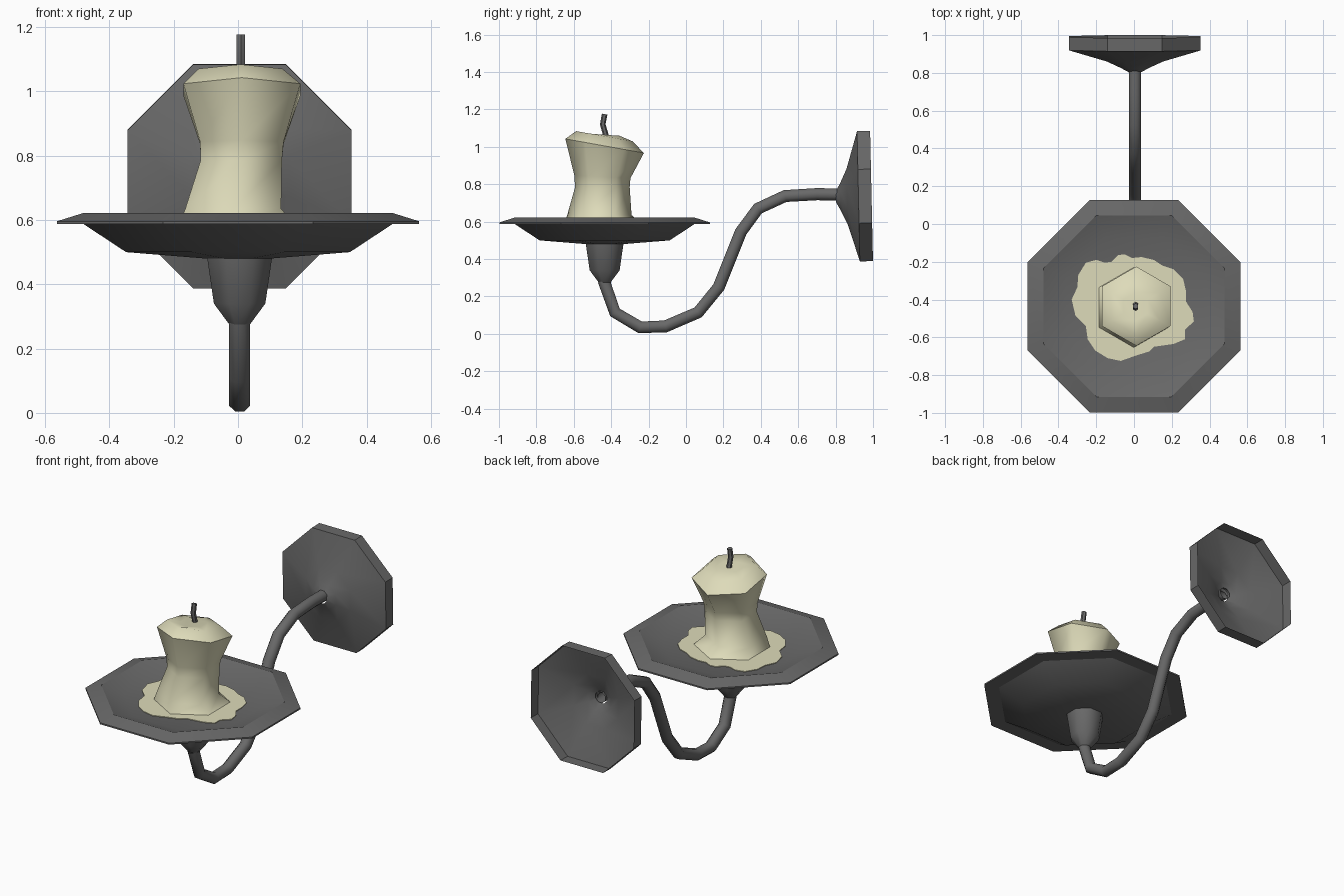
import bpy, bmesh, math
from mathutils import Vector, Matrix

if "Cube" in bpy.data.objects:
    bpy.data.objects.remove(bpy.data.objects["Cube"])

X0, Y0 = 0.005, -0.435          # axis of the dish, socket and candle
OCT = math.cos(math.pi / 8)     # apothem / radius of an octagon


def material(name, rgb):
    m = bpy.data.materials.new(name)
    m.diffuse_color = (*rgb, 1)
    m.use_nodes = True
    m.node_tree.nodes["Principled BSDF"].inputs["Base Color"].default_value = m.diffuse_color
    return m


iron = material("dark_iron", (0.14, 0.14, 0.14))
wax = material("cream_wax", (0.73, 0.71, 0.49))


def loft(name, rings, mat, cap_start=True, cap_end=True, angle=35):
    """Skin a list of equal-sized point rings."""
    bm = bmesh.new()
    rows = [[bm.verts.new(p) for p in r] for r in rings]
    n = len(rows[0])
    for a, b in zip(rows, rows[1:]):
        for i in range(n):
            j = (i + 1) % n
            bm.faces.new((a[i], a[j], b[j], b[i]))
    if cap_start:
        bm.faces.new(rows[0])
    if cap_end:
        bm.faces.new(rows[-1])
    bmesh.ops.recalc_face_normals(bm, faces=bm.faces)
    me = bpy.data.meshes.new(name)
    bm.to_mesh(me)
    bm.free()
    me.materials.append(mat)
    me.shade_smooth()
    me.set_sharp_from_angle(angle=math.radians(angle))
    ob = bpy.data.objects.new(name, me)
    bpy.context.collection.objects.link(ob)
    return ob


def ring(cx, cy, z, r, n=8, phase=math.pi / 8, tilt=0.0):
    """Horizontal polygon; tilt raises it towards -y."""
    pts = []
    for i in range(n):
        a = phase + 2 * math.pi * i / n
        dy = r * math.sin(a)
        pts.append(Vector((cx + r * math.cos(a), cy + dy, z - tilt * dy)))
    return pts


def octagon_profile(profile, cx=X0, cy=Y0):
    return [ring(cx, cy, z, a / OCT) for a, z in profile]


def tube(name, path, r, n, x, mat, cap=False):
    """Sweep a polygon along a path lying in the y-z plane."""
    pts = [Vector((x, y, z)) for y, z in path]
    rings = []
    for i, p in enumerate(pts):
        t = (pts[min(i + 1, len(pts) - 1)] - pts[max(i - 1, 0)]).normalized()
        up = Vector((0, -t.z, t.y))
        rings.append([p + r * (math.cos(a) * Vector((1, 0, 0)) + math.sin(a) * up)
                      for a in (2 * math.pi * (k + 0.5) / n for k in range(n))])
    return loft(name, rings, mat, cap, cap, 50)


# Wall plate: hollow flared shell, turned to face -y and slightly tilted
plate = loft("wall_plate", octagon_profile(
    [(0.348, 0.0), (0.348, 0.07), (0.15, 0.13), (0.075, 0.165), (0.03, 0.19)], 0, 0),
    iron, False, False, 40)
plate.data.transform(Matrix.Translation((X0, 0.992, 0.737))
                     @ Matrix.Rotation(math.pi / 2 + 0.022, 4, 'X'))

# Curved arm
tube("curved_arm", [(0.82, 0.745), (0.70, 0.747), (0.53, 0.737), (0.385, 0.67),
                    (0.293, 0.545), (0.175, 0.25), (0.065, 0.115), (-0.11, 0.04),
                    (-0.245, 0.035), (-0.38, 0.115), (-0.44, 0.285)],
     0.035, 8, X0, iron)

# Socket under the dish
loft("socket", octagon_profile([(0.032, 0.275), (0.08, 0.34), (0.102, 0.49)]),
     iron, angle=50)

# Drip dish: underside, thin rim, sloping lip, shallow floor
loft("drip_dish", octagon_profile(
    [(0.10, 0.48), (0.348, 0.50), (0.48, 0.587), (0.563, 0.587), (0.563, 0.596),
     (0.48, 0.622), (0.36, 0.577)], 0.0), iron, angle=30)

# Spilled wax: thin irregular plate on the dish floor
outline = [(-.12, -.20), (-.085, -.165), (-.05, -.16), (-.01, -.18), (.04, -.175),
           (.105, -.19), (.15, -.22), (.21, -.24), (.26, -.29), (.275, -.355),
           (.275, -.41), (.31, -.465), (.317, -.515), (.27, -.56), (.27, -.61),
           (.21, -.635), (.105, -.65), (.08, -.675), (.015, -.695), (-.07, -.725),
           (-.14, -.71), (-.205, -.67), (-.245, -.61), (-.255, -.54), (-.31, -.485),
           (-.33, -.40), (-.30, -.335), (-.295, -.27), (-.255, -.205), (-.20, -.19),
           (-.155, -.205)]
loft("wax_pool", [[Vector((x, y, z)) for x, y in outline] for z in (0.575, 0.581)], wax)

# Candle: slumped six-sided column with a tilted, dished top
H = math.pi / 2
loft("candle", [
    ring(0.0, -0.44, 0.577, 0.215, 6, H),
    ring(-0.015, -0.463, 0.635, 0.172, 6, H),
    ring(0.01, -0.447, 0.785, 0.146, 6, H),
    ring(0.012, -0.447, 0.84, 0.150, 6, H, 0.05),
    ring(0.012, -0.435, 1.005, 0.21, 6, H, 0.18),
    ring(0.008, -0.437, 1.057, 0.15, 6, H, 0.18),
    ring(0.008, -0.437, 1.062, 0.075, 6, H)], wax, angle=60)

# Wick
tube("wick", [(-0.425, 1.05), (-0.445, 1.12), (-0.435, 1.175)], 0.015, 6, 0.009, iron, True)
